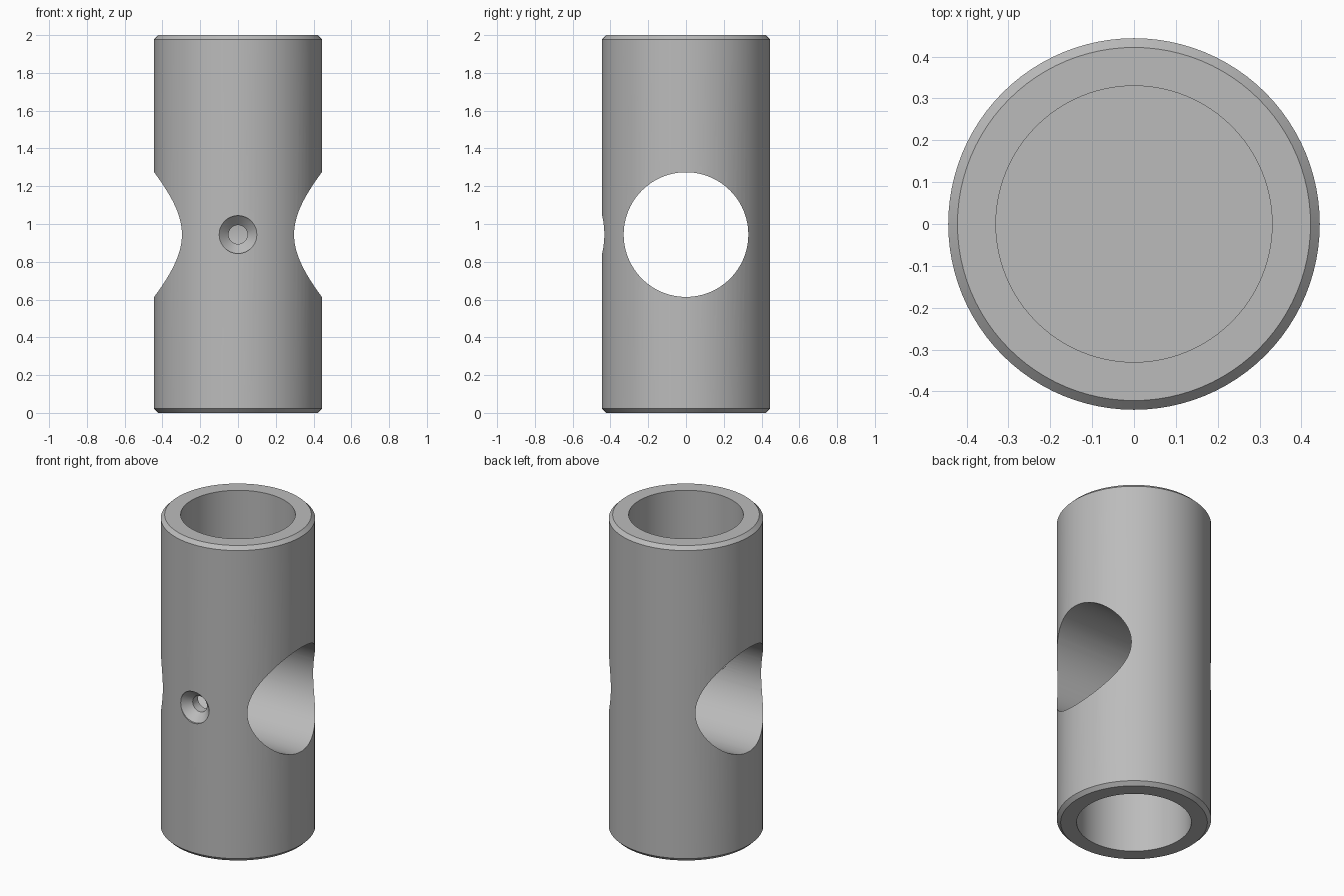
import bpy, bmesh, math
from mathutils import Matrix

if "Cube" in bpy.data.objects:
    bpy.data.objects.remove(bpy.data.objects["Cube"])

RADIUS, BORE, CHAMFER = 0.444, 0.33, 0.022
CROSS_Z = 0.944
SEGMENTS = 96

# One plain metal colour
metal = bpy.data.materials.new("grey metal")
metal.use_nodes = True
colour = (0.5, 0.5, 0.5, 1)
metal.diffuse_color = colour
metal.node_tree.nodes["Principled BSDF"].inputs["Base Color"].default_value = colour


def lathe(name, profile, matrix=Matrix()):
    """Closed solid of revolution about z from (radius, height) rings."""
    bm = bmesh.new()
    rings = []
    for r, z in profile:
        angles = [2 * math.pi * i / SEGMENTS for i in range(SEGMENTS)]
        rings.append([bm.verts.new((r * math.cos(a), r * math.sin(a), z)) for a in angles])
    for low, high in zip(rings, rings[1:]):
        for i in range(SEGMENTS):
            j = (i + 1) % SEGMENTS
            bm.faces.new((low[i], low[j], high[j], high[i]))
    bm.faces.new(rings[0])
    bm.faces.new(rings[-1])
    bmesh.ops.recalc_face_normals(bm, faces=bm.faces)
    bm.transform(matrix)
    mesh = bpy.data.meshes.new(name)
    bm.to_mesh(mesh)
    bm.free()
    mesh.materials.append(metal)
    obj = bpy.data.objects.new(name, mesh)
    bpy.context.collection.objects.link(obj)
    return obj


# Chamfered solid body
body = lathe("connector_body", [
    (RADIUS - CHAMFER, 0), (RADIUS, CHAMFER),
    (RADIUS, 2 - CHAMFER), (RADIUS - CHAMFER, 2)])

# Blind end sockets, the cross bore and the countersunk screw hole
along_x = Matrix.Translation((0, 0, CROSS_Z)) @ Matrix.Rotation(math.pi / 2, 4, "Y")
along_y = Matrix.Translation((0, 0, CROSS_Z)) @ Matrix.Rotation(math.pi / 2, 4, "X")
cutters = [
    lathe("top_socket_cutter", [(BORE, 1.333), (BORE, 2.1)]),
    lathe("bottom_socket_cutter", [(BORE, -0.1), (BORE, 0.556)]),
    lathe("cross_bore_cutter", [(BORE, -0.6), (BORE, 0.6)], along_x),
    lathe("screw_hole_cutter", [(0.05, 0.1), (0.05, 0.383), (0.1, 0.433), (0.1, 0.6)], along_y),
]

bpy.context.view_layer.objects.active = body
body.select_set(True)
for cutter in cutters:
    cut = body.modifiers.new(cutter.name, "BOOLEAN")
    cut.operation = "DIFFERENCE"
    cut.solver = "EXACT"
    cut.object = cutter
    bpy.ops.object.modifier_apply(modifier=cut.name)
for cutter in cutters:
    bpy.data.objects.remove(cutter)

# Smooth walls with crisp rims
bpy.ops.object.shade_smooth_by_angle(angle=math.radians(25))
